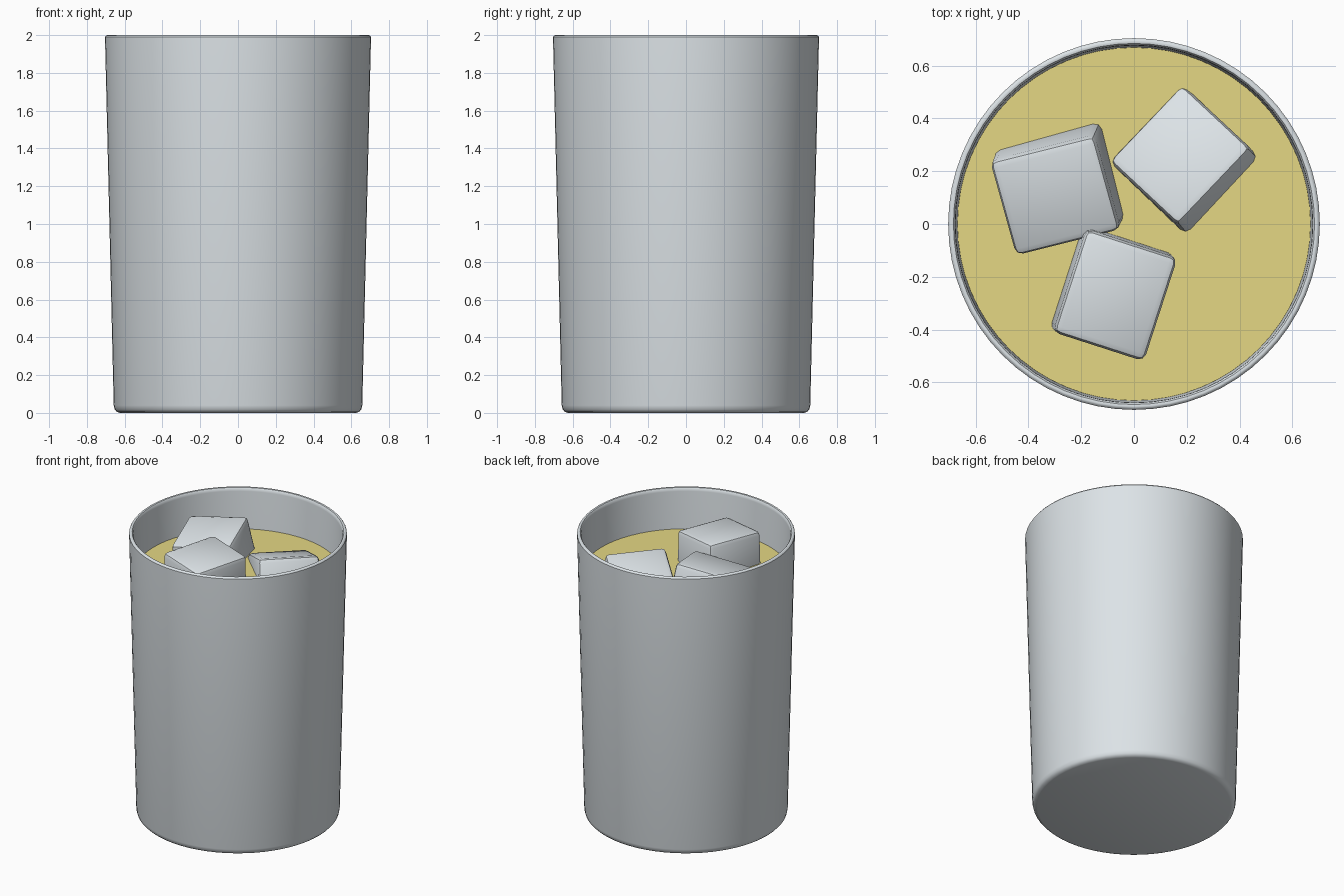
import bpy, bmesh, math
from mathutils import Vector, Matrix

if "Cube" in bpy.data.objects:
    bpy.data.objects.remove(bpy.data.objects["Cube"])


def material(name, rgb):
    m = bpy.data.materials.new(name)
    m.diffuse_color = (*rgb, 1)
    m.use_nodes = True
    m.node_tree.nodes["Principled BSDF"].inputs["Base Color"].default_value = m.diffuse_color
    return m


GLASS = material("pale grey", (0.72, 0.77, 0.80))
DRINK = material("straw yellow", (0.78, 0.68, 0.23))


def finish(bm, name, mat, angle):
    bmesh.ops.recalc_face_normals(bm, faces=bm.faces)
    me = bpy.data.meshes.new(name)
    bm.to_mesh(me)
    bm.free()
    ob = bpy.data.objects.new(name, me)
    bpy.context.collection.objects.link(ob)
    me.materials.append(mat)
    bpy.ops.object.select_all(action='DESELECT')
    ob.select_set(True)
    bpy.context.view_layer.objects.active = ob
    bpy.ops.object.shade_smooth_by_angle(angle=math.radians(angle))
    return ob


def lathe(name, profile, mat, sides=64):
    # Spin a radius/height profile that starts and ends on the axis
    bm = bmesh.new()
    vs = [bm.verts.new((r, 0, z)) for r, z in profile]
    es = [bm.edges.new(p) for p in zip(vs, vs[1:])]
    bmesh.ops.spin(bm, geom=vs + es, cent=(0, 0, 0), axis=(0, 0, 1),
                   angle=2 * math.pi, steps=sides, use_duplicate=False)
    bmesh.ops.remove_doubles(bm, verts=bm.verts, dist=1e-4)
    return finish(bm, name, mat, 35)


def ice(name, top, heading, normal, size):
    # Rounded, slightly tapered block hung below the centre of its top face
    z = Vector(normal).normalized()
    x = Vector((math.cos(math.radians(heading)), math.sin(math.radians(heading)), 0))
    x = (x - z * x.dot(z)).normalized()
    rot = Matrix((x, z.cross(x), z)).transposed().to_4x4()
    bm = bmesh.new()
    bmesh.ops.create_cube(bm, size=1)
    for v in bm.verts:
        k = 0.98 if v.co.z > 0 else 1.0
        v.co = Vector((v.co.x * size[0] * k, v.co.y * size[1] * k, (v.co.z - 0.5) * size[2]))
    bmesh.ops.bevel(bm, geom=bm.edges[:], offset=0.028, segments=2, profile=0.5, affect='EDGES')
    bm.transform(Matrix.Translation(top) @ rot)
    return finish(bm, name, GLASS, 40)


# Tumbler: rounded foot, flared wall, rolled rim, hollow inside
lathe("tumbler", [(0, 0), (0.625, 0), (0.642, 0.006), (0.653, 0.018), (0.658, 0.04),
                  (0.704, 1.975), (0.704, 1.99), (0.698, 1.998), (0.692, 2.0),
                  (0.684, 1.998), (0.678, 1.99), (0.676, 1.975),
                  (0.630, 0.05), (0.61, 0.03), (0, 0.03)], GLASS)

# Liquid filling the tumbler
lathe("drink", [(0, 0.035), (0.61, 0.035), (0.629, 0.055), (0.669, 1.71), (0, 1.71)], DRINK)

# Ice blocks
ice("ice_front", (-0.07, -0.27, 1.925), -18, (0.05, -0.05, 1), (0.37, 0.42, 0.38))
ice("ice_left", (-0.30, 0.105, 1.885), 15.5, (-0.09, -0.21, 1), (0.42, 0.385, 0.38))
ice("ice_right", (0.172, 0.265, 1.785), 47, (-0.22, 0.25, 1), (0.41, 0.385, 0.38))
